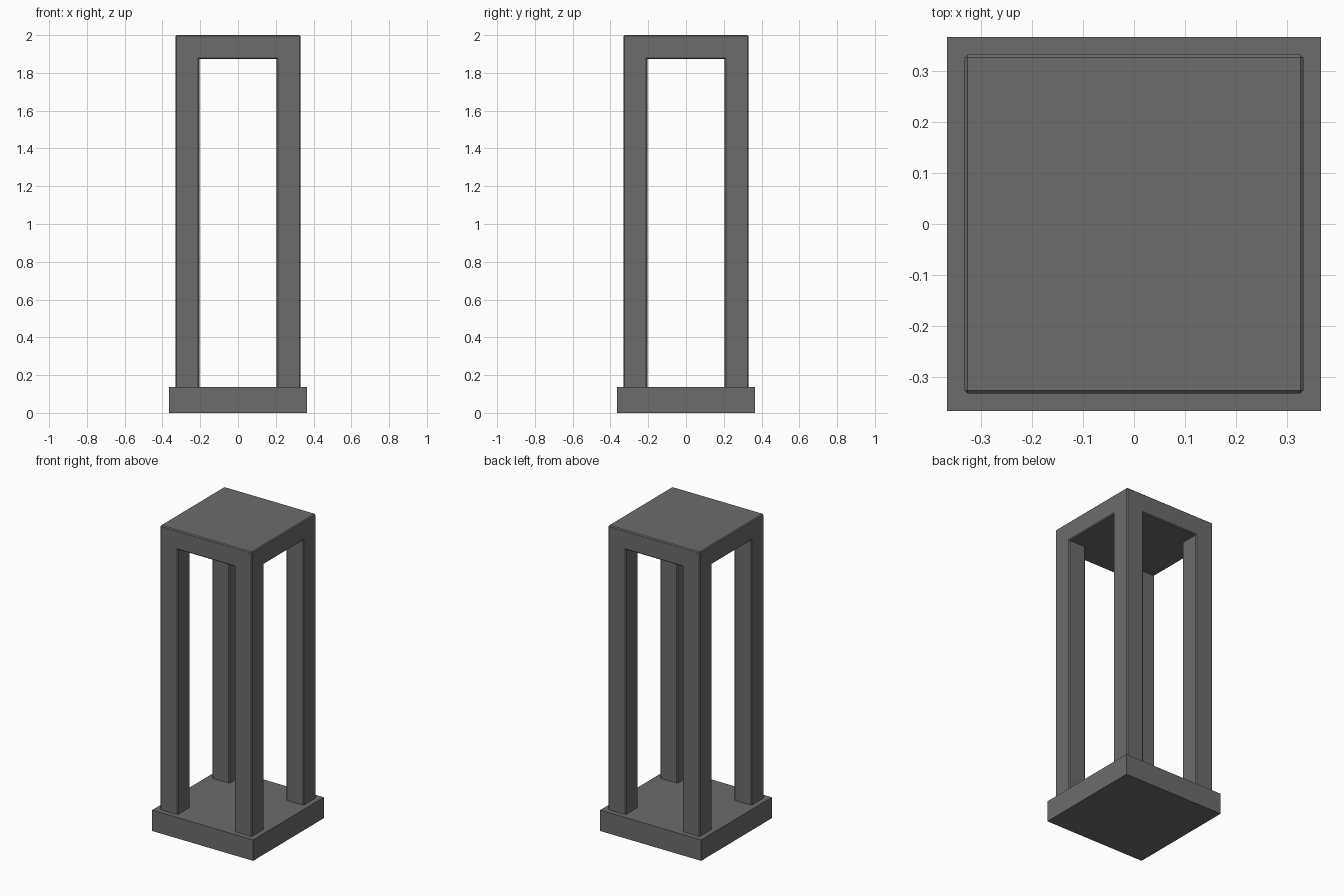
import bpy
import bmesh
from mathutils import Matrix

cube = bpy.data.objects.get("Cube")
if cube:
    bpy.data.objects.remove(cube, do_unlink=True)

BASE_HALF, BASE_TOP = 0.366, 0.137
OUTER, INNER = 0.332, 0.205
BEAM_BOTTOM, TOP = 1.873, 2.0

grey = bpy.data.materials.new("dark_grey_metal")
grey.use_nodes = True
grey.diffuse_color = (0.15, 0.15, 0.15, 1)
bsdf = next(n for n in grey.node_tree.nodes if n.type == 'BSDF_PRINCIPLED')
bsdf.inputs["Base Color"].default_value = grey.diffuse_color


def finish(bm, name):
    bmesh.ops.recalc_face_normals(bm, faces=bm.faces)
    mesh = bpy.data.meshes.new(name)
    bm.to_mesh(mesh)
    bm.free()
    mesh.materials.append(grey)
    obj = bpy.data.objects.new(name, mesh)
    bpy.context.collection.objects.link(obj)
    return obj


def extrude(bm, faces, dz):
    new = bmesh.ops.extrude_face_region(bm, geom=faces)["geom"]
    verts = [v for v in new if isinstance(v, bmesh.types.BMVert)]
    bmesh.ops.translate(bm, verts=verts, vec=(0, 0, dz))


# Square base slab
bm = bmesh.new()
bmesh.ops.create_cube(bm, size=1, matrix=Matrix.Translation((0, 0, BASE_TOP / 2))
                      @ Matrix.Diagonal((BASE_HALF * 2, BASE_HALF * 2, BASE_TOP, 1)))
finish(bm, "base")

# Solid cap: box whose underside is split into a three by three grid
bm = bmesh.new()
bmesh.ops.create_grid(bm, x_segments=3, y_segments=3, size=1)
for v in bm.verts:
    for i in (0, 1):
        half = OUTER if abs(v.co[i]) > 0.9 else INNER
        v.co[i] = half if v.co[i] > 0 else -half
    v.co.z = TOP
extrude(bm, bm.faces[:], BEAM_BOTTOM - TOP)
bmesh.ops.contextual_create(bm, geom=[e for e in bm.edges if e.is_boundary])
bmesh.ops.recalc_face_normals(bm, faces=bm.faces)

# Four corner posts drawn down from the cap, seated slightly into the base
corners = [f for f in bm.faces
           if all(abs(v.co.z - BEAM_BOTTOM) < 0.001 for v in f.verts)
           and min(abs(c) for c in f.calc_center_median()[:2]) > INNER]
extrude(bm, corners, BASE_TOP - 0.01 - BEAM_BOTTOM)
bmesh.ops.dissolve_limit(bm, angle_limit=0.01, verts=bm.verts, edges=bm.edges)
bmesh.ops.recalc_face_normals(bm, faces=bm.faces)

# Narrow chamfer on the outward edges
sharp = [e for e in bm.edges if e.is_manifold and e.calc_face_angle_signed() > 0.5
         and max(v.co.z for v in e.verts) > BASE_TOP]
bmesh.ops.bevel(bm, geom=sharp, offset=0.006, segments=1, profile=0.5,
                affect='EDGES', clamp_overlap=True)
finish(bm, "frame")
